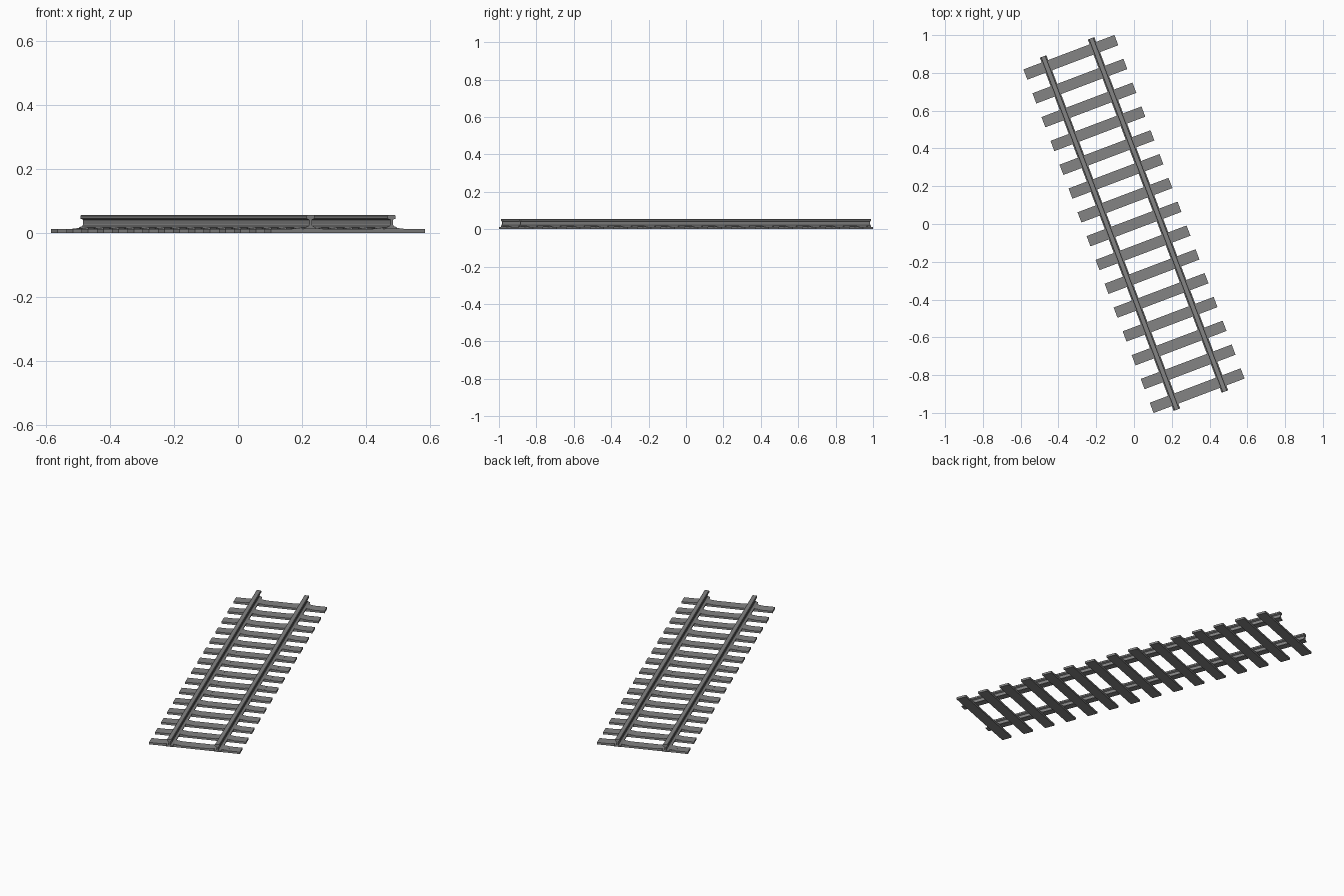
import bpy
import bmesh
import math
from mathutils import Matrix

cube = bpy.data.objects.get("Cube")
if cube:
    bpy.data.objects.remove(cube, do_unlink=True)

TURN = Matrix.Rotation(math.radians(20.75), 4, "Z")
SLEEPERS, SPAN = 15, 1.887
SLEEPER_LENGTH, SLEEPER_WIDTH, SLEEPER_TOP = 0.515, 0.058, 0.012
RAIL_X, RAIL_LENGTH = 0.1357, 2.0

steel = bpy.data.materials.new("dull_grey")
steel.use_nodes = True
grey = (0.23, 0.23, 0.23, 1)
steel.diffuse_color = grey
steel.node_tree.nodes["Principled BSDF"].inputs["Base Color"].default_value = grey


def extrude_profile(name, half, length):
    """Mirror a half profile in x and extrude it along y, centred."""
    points = half + [(-x, z) for x, z in reversed(half)]
    bm = bmesh.new()
    face = bm.faces.new([bm.verts.new((x, -length / 2, z)) for x, z in points])
    grown = bmesh.ops.extrude_face_region(bm, geom=[face])["geom"]
    verts = [g for g in grown if isinstance(g, bmesh.types.BMVert)]
    bmesh.ops.translate(bm, verts=verts, vec=(0, length, 0))
    bmesh.ops.recalc_face_normals(bm, faces=bm.faces)
    mesh = bpy.data.meshes.new(name)
    bm.to_mesh(mesh)
    bm.free()
    mesh.materials.append(steel)
    return mesh


def place(name, mesh, x, y):
    obj = bpy.data.objects.new(name, mesh)
    bpy.context.collection.objects.link(obj)
    obj.matrix_world = TURN @ Matrix.Translation((x, y, 0))


# Half profiles (x, z), from the bottom up
half_sleeper = SLEEPER_LENGTH / 2
sleeper = extrude_profile(
    "sleeper", [(half_sleeper, 0), (half_sleeper, SLEEPER_TOP)], SLEEPER_WIDTH)
plate = extrude_profile(
    "tie_plate", [(0.055, SLEEPER_TOP - 0.002), (0.055, SLEEPER_TOP + 0.0005),
                  (0.022, 0.0165)], SLEEPER_WIDTH - 0.002)
rail = extrude_profile(
    "rail", [(0.0185, 0.012), (0.0185, 0.0165), (0.006, 0.022), (0.004, 0.028),
             (0.004, 0.041), (0.0135, 0.045), (0.0135, 0.053), (0.011, 0.056)],
    RAIL_LENGTH)

# Two rails
for side, x in (("left", RAIL_X), ("right", -RAIL_X)):
    place(side + "_rail", rail, x, 0)

# Sleepers, each with a sloped plate under both rails
for i in range(SLEEPERS):
    y = SPAN * (i / (SLEEPERS - 1) - 0.5)
    place(f"sleeper_{i + 1}", sleeper, 0, y)
    for side, x in (("left", RAIL_X), ("right", -RAIL_X)):
        place(f"{side}_tie_plate_{i + 1}", plate, x, y)
